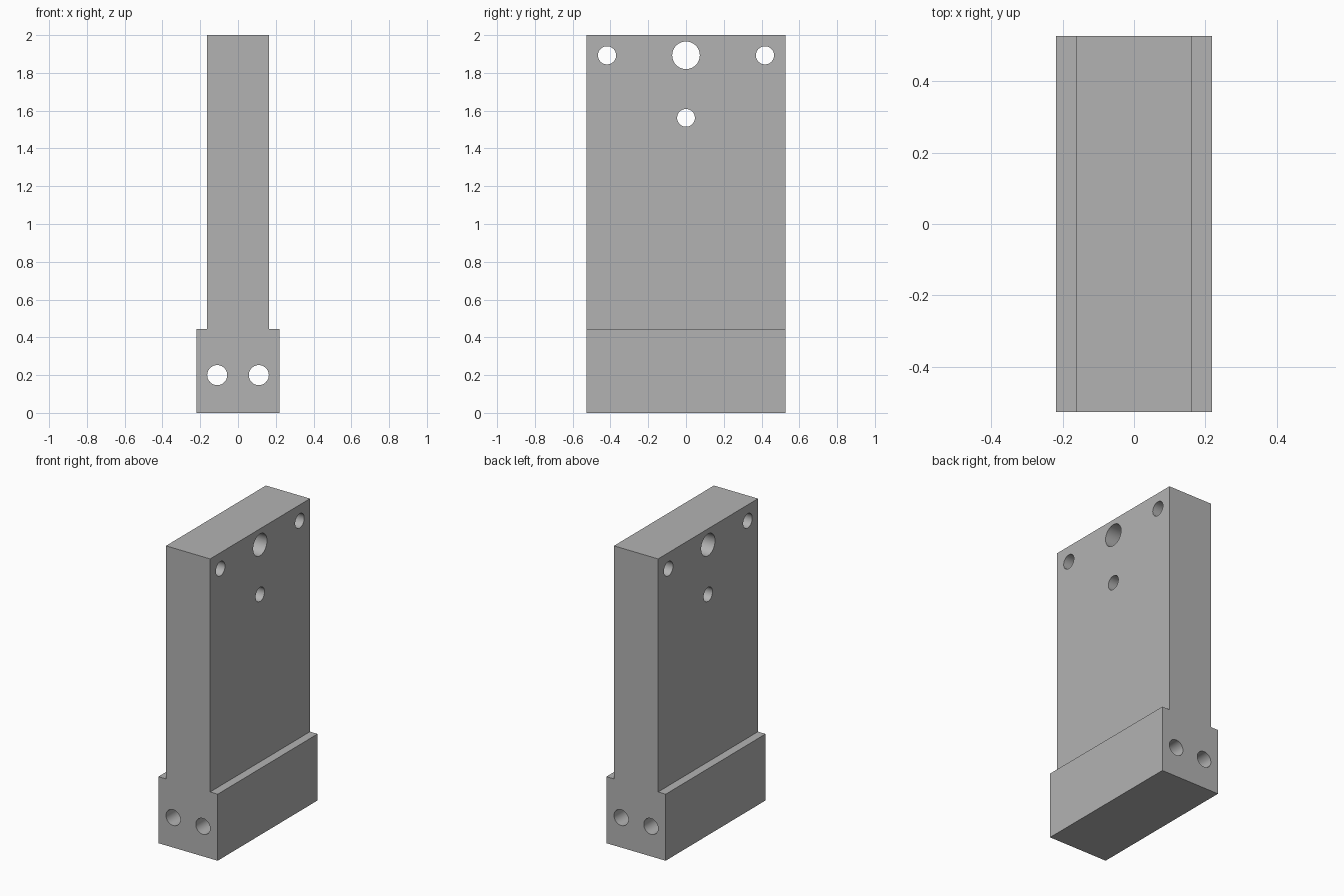
import bpy
import bmesh
from math import pi, radians

if "Cube" in bpy.data.objects:
    bpy.data.objects.remove(bpy.data.objects["Cube"], do_unlink=True)

HALF_DEPTH = 0.527
BASE_X, STEM_X = 0.219, 0.163
STEP_Z, TOP_Z = 0.444, 2.0

# Plain grey finish
grey = bpy.data.materials.new("grey")
grey.use_nodes = True
colour = (0.45, 0.45, 0.45, 1)
grey.diffuse_color = colour
grey.node_tree.nodes["Principled BSDF"].inputs["Base Color"].default_value = colour

# Stepped plate: one half outline, mirrored, then extruded front to back
half = [(BASE_X, 0), (BASE_X, STEP_Z), (STEM_X, STEP_Z), (STEM_X, TOP_Z)]
outline = half + [(-x, z) for x, z in reversed(half)]
bm = bmesh.new()
face = bm.faces.new([bm.verts.new((x, -HALF_DEPTH, z)) for x, z in outline])
extruded = bmesh.ops.extrude_face_region(bm, geom=[face])["geom"]
bmesh.ops.translate(bm, vec=(0, 2 * HALF_DEPTH, 0),
                    verts=[v for v in extruded if isinstance(v, bmesh.types.BMVert)])
bmesh.ops.recalc_face_normals(bm, faces=bm.faces)
mesh = bpy.data.meshes.new("stepped_plate")
bm.to_mesh(mesh)
bm.free()
mesh.materials.append(grey)
plate = bpy.data.objects.new("stepped_plate", mesh)
bpy.context.collection.objects.link(plate)


def drill(location, radius, rotation):
    """Cut a round hole right through the plate."""
    bpy.ops.mesh.primitive_cylinder_add(vertices=48, radius=radius, depth=2,
                                        location=location, rotation=rotation)
    cutter = bpy.context.object
    cutter.name = "hole_cutter"
    cutter.hide_render = True
    cutter.data.materials.append(grey)
    cut = plate.modifiers.new("hole", "BOOLEAN")
    cut.operation = "DIFFERENCE"
    cut.solver = "EXACT"
    cut.object = cutter
    bpy.context.view_layer.objects.active = plate
    bpy.ops.object.modifier_apply(modifier=cut.name)
    bpy.data.objects.remove(cutter, do_unlink=True)


# Holes across the stem: a pair of corner holes, a large one and a lower one
across = (0, pi / 2, 0)
for side in (-1, 1):
    drill((0, side * 0.418, 1.893), 0.048, across)
drill((0, 0, 1.893), 0.073, across)
drill((0, 0, 1.562), 0.047, across)

# Pair of holes running front to back through the base
for side in (-1, 1):
    drill((side * 0.11, 0, 0.2), 0.053, (pi / 2, 0, 0))

# Smooth bores, sharp outer edges
bpy.ops.object.select_all(action="DESELECT")
plate.select_set(True)
bpy.context.view_layer.objects.active = plate
bpy.ops.object.shade_smooth_by_angle(angle=radians(30))
